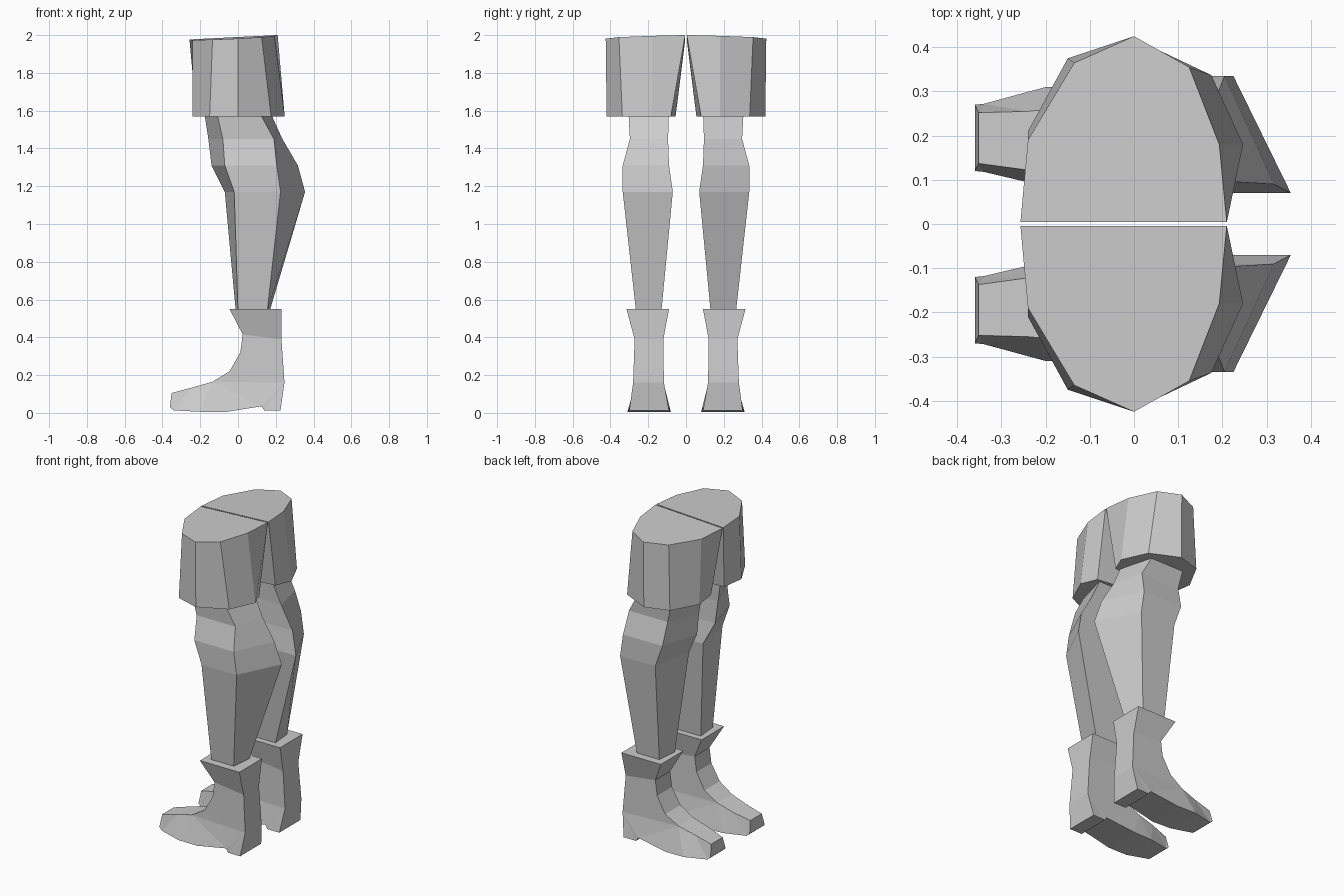
import bpy, bmesh

if "Cube" in bpy.data.objects:
    bpy.data.objects.remove(bpy.data.objects["Cube"])


def finish(name, bm):
    """Make a flat shaded object and mirror it to the other side."""
    bmesh.ops.recalc_face_normals(bm, faces=bm.faces)
    me = bpy.data.meshes.new(name)
    bm.to_mesh(me)
    bm.free()
    ob = bpy.data.objects.new(name, me)
    bpy.context.collection.objects.link(ob)
    mod = ob.modifiers.new("Mirror", 'MIRROR')
    mod.use_axis = (False, True, False)
    mod.use_mirror_merge = False
    return ob


def bridge(bm, a, b):
    n = len(a)
    for i in range(n):
        j = (i + 1) % n
        bm.faces.new((a[i], a[j], b[j], b[i]))


def loft(name, rings):
    """Skin a stack of rings with equal point counts and cap the ends."""
    bm = bmesh.new()
    loops = [[bm.verts.new(p) for p in ring] for ring in rings]
    for a, b in zip(loops, loops[1:]):
        bridge(bm, a, b)
    bm.faces.new(loops[0])
    bm.faces.new(loops[-1])
    return finish(name, bm)


# Shorts: one faceted half, gently sloping top
top = [(-.257, .004), (-.24, .19), (-.135, .365), (0, .425),
       (.125, .355), (.193, .18), (.21, .004), (0, .004)]
hem = [(-.22, .065), (-.24, .21), (-.15, .375), (0, .42),
       (.175, .337), (.247, .18), (.205, .08), (0, .055)]
loft("shorts_half", [[(x, y, 1.57) for x, y in hem],
                     [(x, y, 1.99 + .05 * x - .02 * y) for x, y in top]])

# Leg: four sided, wider on the inside
# z, inner y, outer y, inner front x, outer front x, outer back x, inner back x
sections = [(.54, .13, .265, -.012, .0, .155, .168),
            (1.17, .07, .335, -.07, -.02, .225, .355),
            (1.31, .09, .335, -.14, -.07, .205, .317),
            (1.45, .095, .297, -.157, -.08, .19, .235),
            (1.60, .09, .305, -.18, -.115, .108, .167)]
loft("leg", [[(a, yi, z), (b, yo, z), (c, yo, z), (d, yi, z)]
             for z, yi, yo, a, b, c, d in sections])

# Boot: side profile with inner and outer y at each point
profile = [(-.045, .55, .09, .315), (.025, .415, .122, .27),
           (.012, .32, .122, .27), (-.045, .22, .12, .272),
           (-.135, .165, .12, .265), (-.24, .135, .122, .255),
           (-.352, .105, .137, .252), (-.36, .03, .12, .27),
           (-.34, .013, .118, .272), (-.2, .006, .085, .31),
           (-.07, .004, .08, .308), (.125, .035, .095, .297),
           (.14, .012, .092, .298), (.225, .013, .09, .3),
           (.246, .16, .117, .28), (.23, .39, .12, .272),
           (.23, .55, .09, .315)]
bm = bmesh.new()
inner = [bm.verts.new((x, a, z)) for x, z, a, b in profile]
outer = [bm.verts.new((x, b, z)) for x, z, a, b in profile]
bridge(bm, inner, outer)
for side in (inner, outer):
    bm.faces.new([side[i] for i in (0, 1, 15, 16)])         # cuff
    bm.faces.new([side[i] for i in (1, 2, 3, 4, 14, 15)])   # ankle
    foot = bm.faces.new(side[4:15])
    bmesh.ops.triangulate(bm, faces=[foot])
finish("boot", bm)
